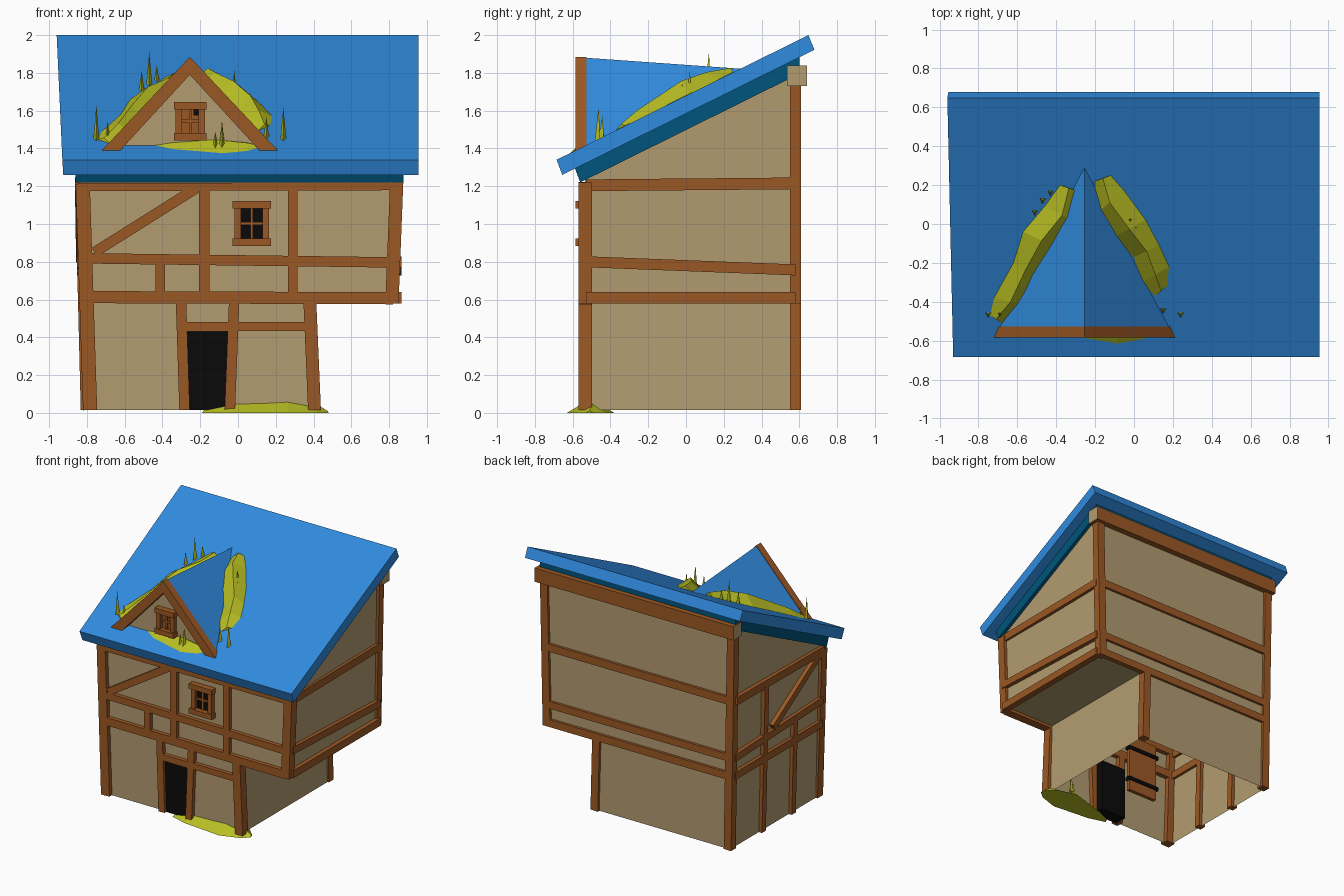
import bpy, bmesh, math
from mathutils import Vector as V


def material(name, r, g, b):
    m = bpy.data.materials.new(name)
    m.diffuse_color = (r, g, b, 1)
    return m


TAN = material("plaster", 0.45, 0.335, 0.165)
BROWN = material("timber", 0.33, 0.098, 0.018)
BLUE = material("roof blue", 0.03, 0.26, 0.74)
TEAL = material("dark roof lining", 0.0, 0.09, 0.2)
GREEN = material("grass", 0.48, 0.52, 0.017)
BLACK = material("dark opening", 0.003, 0.003, 0.003)


def mesh(name, verts, faces, *mats, rule=None):
    bm = bmesh.new()
    vs = [bm.verts.new(v) for v in verts]
    for f in faces:
        bm.faces.new([vs[i] for i in f])
    bmesh.ops.recalc_face_normals(bm, faces=bm.faces)
    bm.normal_update()
    if rule:
        for f in bm.faces:
            f.material_index = rule(f)
    me = bpy.data.meshes.new(name)
    bm.to_mesh(me)
    bm.free()
    for m in mats:
        me.materials.append(m)
    ob = bpy.data.objects.new(name, me)
    bpy.context.collection.objects.link(ob)
    return ob


def prism(name, a, b, *mats, rule=None):
    """Join two matching outlines into a closed solid."""
    n = len(a)
    faces = [range(n), range(n, 2 * n)]
    faces += [(i, (i + 1) % n, n + (i + 1) % n, n + i) for i in range(n)]
    return mesh(name, list(a) + list(b), faces, *mats, rule=rule)


def box(name, x0, x1, y0, y1, z0, z1, *mats, rule=None):
    ring = lambda z: [(x0, y0, z), (x1, y0, z), (x1, y1, z), (x0, y1, z)]
    return prism(name, ring(z0), ring(z1), *mats, rule=rule)


def beam(name, p, q, w, depth, normal):
    """Straight timber from p to q, w wide on the wall, depth through it."""
    p, q, n = V(p), V(q), V(normal)
    s = (q - p).cross(n).normalized() * w / 2
    n = n * depth / 2
    ring = lambda c: [c + s + n, c + s - n, c - s - n, c - s + n]
    return prism(name, ring(p), ring(q), BROWN)


def roof_z(y):
    return 1.34 + (y + 0.685) * 0.496


# ---- plaster walls: L outline, open at the bottom, taller at the back
def outline(y, top):
    return [(x, y, z) for x, z in [(-0.805, 0.015), (0.41, 0.015), (0.395, 0.6),
                                   (0.83, 0.6), (0.85, top), (-0.835, top)]]


mesh("walls", outline(-0.535, 1.24) + outline(0.59, 1.80),
     [range(6), range(6, 12), (1, 2, 8, 7), (2, 3, 9, 8), (3, 4, 10, 9), (5, 0, 6, 11)], TAN)

# ---- front timbers: x0, z0, x1, z1, width
for i, (x0, z0, x1, z1, w) in enumerate([
        (-0.783, 0.015, -0.822, 1.21, 0.075), (0.815, 0.58, 0.84, 1.22, 0.07),
        (-0.80, 0.613, 0.82, 0.607, 0.064), (-0.79, 0.818, 0.80, 0.797, 0.055),
        (-0.85, 1.195, 0.87, 1.2, 0.042), (-0.178, 0.63, -0.178, 1.19, 0.055),
        (0.29, 0.63, 0.29, 1.19, 0.052), (-0.412, 0.63, -0.412, 0.81, 0.052),
        (-0.76, 0.85, -0.22, 1.19, 0.055), (-0.302, 0.6, -0.283, 0.015, 0.055),
        (-0.02, 0.6, -0.043, 0.015, 0.055), (-0.29, 0.456, -0.03, 0.456, 0.05),
        (-0.02, 0.458, 0.37, 0.458, 0.048), (0.38, 0.6, 0.405, 0.015, 0.068)]):
    beam(f"front_timber_{i}", (x0, -0.533, z0), (x1, -0.533, z1), w, 0.07, (0, 1, 0))

# ---- right side rails
for i, (za, zb, w) in enumerate([(0.61, 0.61, 0.06), (0.80, 0.757, 0.058), (1.205, 1.215, 0.062)]):
    beam(f"right_rail_{i}", (0.84, -0.53, za), (0.84, 0.58, zb), w, 0.05, (1, 0, 0))
    beam(f"back_rail_{i}", (0.83, 0.59, zb), (-0.82, 0.59, zb), w, 0.04, (0, 1, 0))
    x = -0.807 - 0.025 * za
    beam(f"left_rail_{i}", (x, -0.53, za), (x, 0.58, zb), w, 0.05, (1, 0, 0))

# ---- left side posts and brace
for y, top in [(0.2, 1.2), (-0.18, 0.8)]:
    beam("left_post", (-0.805, y, 0.015), (-0.805 - 0.025 * top, y, top), 0.05, 0.055, (1, 0, 0))
beam("left_brace", (-0.832, 0.1, 0.82), (-0.838, -0.5, 1.2), 0.055, 0.05, (1, 0, 0))

# ---- back corner posts
for x0, z0, x1, z1 in [(-0.795, 0.015, -0.825, 1.77), (0.815, 0.58, 0.84, 1.77), (0.39, 0.015, 0.375, 0.6)]:
    beam("back_post", (x0, 0.58, z0), (x1, 0.58, z1), 0.065, 0.06, (0, 1, 0))
box("back_top_beam", -0.87, 0.90, 0.535, 0.64, 1.73, 1.84, BROWN, TAN,
    rule=lambda f: int(abs(f.normal.x) > 0.9))

# ---- doorway and the plank door inside
box("doorway", -0.28, -0.05, -0.545, -0.44, 0.015, 0.44, BLACK)
box("inner_door", -0.30, -0.04, -0.13, -0.10, 0.03, 0.5, BROWN)
for z in (0.13, 0.40):
    box("door_band", -0.32, -0.03, -0.135, -0.092, z - 0.015, z + 0.015, BLACK)


# ---- windows
def window(name, x, y, z, w, h, pane):
    hw, hh = w / 2, h / 2
    box(name + "_pane", x - hw * 0.75, x + hw * 0.75, y - 0.008, y + 0.02, z - hh, z + hh, pane)
    for s in (-1, 1):
        c = x + s * hw * 0.72
        box(name + "_jamb", c - 0.018, c + 0.018, y - 0.035, y + 0.02, z - hh, z + hh, BROWN)
        c = z + s * (hh - 0.018)
        box(name + "_cap", x - hw, x + hw, y - 0.05, y + 0.02, c - 0.02, c + 0.02, BROWN)
    box(name + "_bar_v", x - 0.007, x + 0.007, y - 0.02, y + 0.02, z - hh, z + hh, BROWN)
    box(name + "_bar_h", x - hw * 0.75, x + hw * 0.75, y - 0.02, y + 0.02, z - 0.007, z + 0.007, BROWN)


window("front_window", 0.073, -0.535, 1.003, 0.205, 0.235, BLACK)
window("dormer_window", -0.253, -0.53, 1.545, 0.17, 0.2, BROWN)
box("dormer_open_pane", -0.235, -0.21, -0.542, -0.53, 1.575, 1.605, BLACK)

# ---- main roof slab and lining below it
prism("roof",
      [(-0.93, -0.685, 1.34), (-0.925, -0.655, 1.26), (-0.955, 0.68, 1.922), (-0.96, 0.648, 2.0)],
      [(0.955, -0.685, 1.34), (0.955, -0.655, 1.26), (0.955, 0.68, 1.922), (0.955, 0.648, 2.0)], BLUE)
lining = lambda x: [(x, -0.59, 1.30), (x, -0.56, 1.22), (x, 0.60, 1.795), (x, 0.60, 1.89)]
prism("roof_lining", lining(-0.86), lining(0.877), TEAL)

# ---- dormer with plaster gable and barge boards
mesh("dormer", [(-0.255, -0.53, 1.88), (-0.70, -0.53, 1.405), (0.19, -0.53, 1.405), (-0.255, 0.29, 1.822)],
     [(0, 1, 2), (0, 1, 3), (0, 2, 3), (1, 2, 3)], BLUE, TAN, rule=lambda f: int(f.normal.y < -0.9))
half = [(0.473, 1.382), (0.375, 1.382), (0.345, 1.415)]
chevron = ([(0, 1.885)] + half + [(0, 1.79)] + [(-x, z) for x, z in half[::-1]])
prism("barge_boards", *[[(x - 0.255, y, z) for x, z in chevron] for y in (-0.585, -0.527)], BROWN)


# ---- grass mounds: stations of edge points a, b and ridge height
def mound(name, stations, ground):
    verts, n = [], len(stations)
    for ax, ay, bx, by, h in stations:
        mx, my = (ax + bx) / 2, (ay + by) / 2
        verts += [(ax, ay, ground(ay)), (mx, my, ground(my) + h), (bx, by, ground(by))]
    faces = [(0, 1, 2), (3 * n - 3, 3 * n - 2, 3 * n - 1)]
    for i in range(n - 1):
        for a, b in ((0, 1), (1, 2), (2, 0)):
            faces.append((3 * i + a, 3 * i + b, 3 * i + 3 + b, 3 * i + 3 + a))
    mesh(name, verts, faces, GREEN)


mound("grass_left", [(-0.38, 0.2, -0.29, 0.17, .03), (-0.46, 0.09, -0.28, 0.0, .07),
                     (-0.57, -0.04, -0.38, -0.13, .09), (-0.62, -0.2, -0.5, -0.28, .07),
                     (-0.72, -0.38, -0.55, -0.42, .05), (-0.74, -0.47, -0.68, -0.51, .02)], roof_z)
mound("grass_right", [(-0.12, 0.25, -0.2, 0.22, .03), (-0.05, 0.17, -0.2, 0.05, .07),
                      (0.06, 0.02, -0.11, -0.07, .09), (0.13, -0.11, 0.0, -0.17, .07),
                      (0.18, -0.22, 0.04, -0.3, .05), (0.17, -0.32, 0.11, -0.37, .02)], roof_z)
mound("grass_front", [(-0.46, -0.52, -0.45, -0.48, .01), (-0.35, -0.57, -0.35, -0.45, .02),
                      (-0.08, -0.615, -0.1, -0.46, .03), (0.05, -0.59, 0.05, -0.5, .02),
                      (0.1, -0.56, 0.09, -0.53, .01)], roof_z)
mound("grass_ground", [(-0.19, -0.56, -0.17, -0.52, .015), (-0.05, -0.6, -0.05, -0.47, .045),
                       (0.27, -0.63, 0.25, -0.38, .075), (0.42, -0.58, 0.4, -0.42, .05),
                       (0.48, -0.53, 0.47, -0.49, .01)], lambda y: 0.0)


# ---- grass blades: thin three-sided spikes
def blade(x, y, z0, z1):
    r = 0.02
    ring = [(x + r * math.cos(a), y + r * math.sin(a), z0 - 0.02) for a in (-1.6, 0.5, 2.6)]
    mesh("grass_blade", ring + [(x, y, z1)], [(0, 1, 2), (0, 1, 3), (1, 2, 3), (2, 0, 3)], GREEN)


for x, z0, z1 in [(-0.75, 1.45, 1.63), (-0.69, 1.45, 1.54), (-0.47, 1.74, 1.91), (-0.43, 1.76, 1.84),
                  (-0.51, 1.71, 1.81), (-0.02, 1.69, 1.81), (0.01, 1.67, 1.74), (0.15, 1.46, 1.57),
                  (0.24, 1.45, 1.62), (-0.12, 1.40, 1.49), (-0.085, 1.40, 1.55)]:
    blade(x, (z0 - 1.34) / 0.496 - 0.685, z0, z1)
blade(0.265, -0.43, 0.06, 0.22)
blade(0.22, -0.46, 0.06, 0.15)
